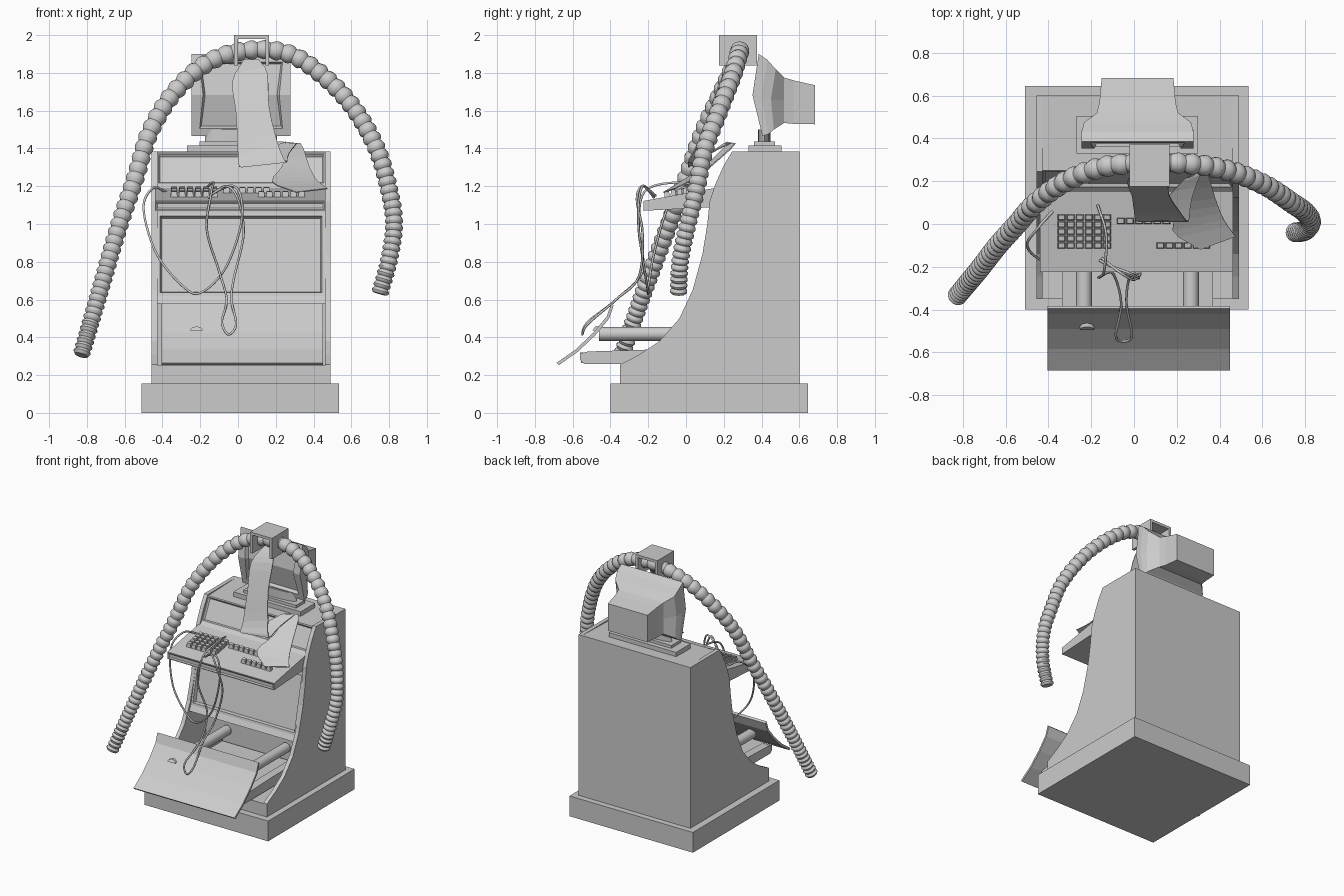
import bpy, bmesh, math
from mathutils import Vector

if "Cube" in bpy.data.objects:
    bpy.data.objects.remove(bpy.data.objects["Cube"])

CX = 0.0165  # cabinet centre line


def finish(name, bm, smooth=False):
    bmesh.ops.recalc_face_normals(bm, faces=bm.faces[:])
    me = bpy.data.meshes.new(name)
    bm.to_mesh(me)
    bm.free()
    ob = bpy.data.objects.new(name, me)
    bpy.context.collection.objects.link(ob)
    if smooth:
        bpy.context.view_layer.objects.active = ob
        ob.select_set(True)
        bpy.ops.object.shade_smooth_by_angle(angle=math.radians(40))
        ob.select_set(False)
    return ob


def extrude(name, profile, x0, x1, insets=()):
    """Side profile (y, z) extruded along x; insets = (edge index, width, depth)."""
    bm = bmesh.new()
    a = [bm.verts.new((x0, y, z)) for y, z in profile]
    b = [bm.verts.new((x1, y, z)) for y, z in profile]
    n = len(profile)
    sides = [bm.faces.new((a[i], a[(i + 1) % n], b[(i + 1) % n], b[i])) for i in range(n)]
    bm.faces.new(a)
    bm.faces.new(b[::-1])
    bmesh.ops.recalc_face_normals(bm, faces=bm.faces[:])
    for i, width, depth in insets:
        bmesh.ops.inset_individual(bm, faces=[sides[i]], thickness=width)
        bmesh.ops.inset_individual(bm, faces=[sides[i]], thickness=0.012, depth=depth)
    return finish(name, bm)


def box(name, x0, x1, y0, y1, z0, z1):
    return extrude(name, [(y0, z0), (y1, z0), (y1, z1), (y0, z1)], x0, x1)


def spline(pts, steps):
    """Catmull-Rom samples through the points."""
    p = [Vector(q) for q in pts]
    p = [2 * p[0] - p[1]] + p + [2 * p[-1] - p[-2]]
    out = []
    for i in range(1, len(p) - 2):
        for s in range(steps):
            t = s / steps
            out.append(0.5 * (2 * p[i] + (p[i + 1] - p[i - 1]) * t
                       + (2 * p[i - 1] - 5 * p[i] + 4 * p[i + 1] - p[i + 2]) * t * t
                       + (3 * p[i] - p[i - 1] - 3 * p[i + 1] + p[i + 2]) * t ** 3))
    return out + [p[-2]]


def loft(bm, rings, cap=True):
    vs = [[bm.verts.new(c) for c in r] for r in rings]
    n = len(vs[0])
    for r, s in zip(vs, vs[1:]):
        for i in range(n):
            bm.faces.new((r[i], r[(i + 1) % n], s[(i + 1) % n], s[i]))
    if cap:
        return bm.faces.new(vs[0]), bm.faces.new(vs[-1])


# Plinth and cabinet: two swept side panels around a recessed core
box("plinth", -0.51, 0.535, -0.40, 0.645, 0, 0.155)
swoop = [(-0.35, 0.155), (-0.35, 0.255), (-0.245, 0.31), (-0.14, 0.38), (-0.035, 0.50),
         (0.035, 0.65), (0.087, 0.84), (0.113, 1.0), (0.125, 1.12), (0.155, 1.21),
         (0.20, 1.31), (0.245, 1.385), (0.60, 1.385), (0.60, 0.155)]
for label, x0 in (("left", -0.457), ("right", 0.46)):
    extrude(f"{label}_side_panel", swoop, x0, x0 + 0.03)
core = [(-0.35, 0.155), (-0.35, 0.25), (0.22, 0.25), (0.22, 0.58), (0.02, 0.58), (0.04, 0.62),
        (0.135, 1.06), (0.14, 1.18), (0.17, 1.21), (0.25, 1.375), (0.60, 1.385), (0.60, 0.155)]
extrude("cabinet_core", core, -0.43, 0.463, [(5, 0.025, -0.025), (8, 0.012, -0.012)])

# Keyboard shelf with blocks of keys
shelf = [(-0.225, 1.07), (-0.225, 1.122), (0.15, 1.19), (0.15, 1.09)]
extrude("keyboard_shelf", shelf, -0.44, 0.463, [(0, 0.008, -0.006)])
bm = bmesh.new()
for x0, y0, cols, rows in ((-0.357, -0.115, 6, 5), (-0.08, 0.0, 6, 1), (0.105, -0.115, 6, 1)):
    for c in range(cols):
        for r in range(rows):
            x, y = x0 + c * 0.0425, y0 + r * 0.033
            z = 1.122 + (y + 0.225) * 0.181
            lower = [(x, y, z), (x + .037, y, z), (x + .037, y + .028, z + .005), (x, y + .028, z + .005)]
            upper = [(x + .004, y + .003, z + .03), (x + .033, y + .003, z + .03),
                     (x + .033, y + .025, z + .034), (x + .004, y + .025, z + .034)]
            loft(bm, [lower, upper])
finish("keys", bm)

# Lower compartment: drawer, rails, rollers and dropped front flap
extrude("drawer", [(-0.555, 0.265), (-0.56, 0.32), (0.2, 0.325), (0.2, 0.265)], CX - 0.29, CX + 0.29)
for side, label in ((-1, "left"), (1, "right")):
    x = CX + side * 0.32
    extrude(f"{label}_drawer_rail", [(-0.54, 0.26), (-0.56, 0.28), (-0.56, 0.315), (-0.52, 0.325),
            (-0.1, 0.338), (0.2, 0.338), (0.2, 0.26)], x - 0.032, x + 0.032)
    bm = bmesh.new()
    rx = CX + side * 0.25
    loft(bm, [[(rx + 0.037 * math.cos(a * math.tau / 20), y, 0.418 + 0.037 * math.sin(a * math.tau / 20))
               for a in range(20)] for y in (-0.46, 0.2)])
    finish(f"{label}_roller", bm, True)
front = [(-0.685, 0.265), (-0.585, 0.335), (-0.49, 0.425), (-0.42, 0.51), (-0.395, 0.58)]
back = [(y + 0.012, z - 0.012) for y, z in front[::-1]]
extrude("drop_flap", front + back, -0.405, 0.45)
bm = bmesh.new()
arc = [(0.033 * math.cos(a * math.pi / 8), 0.02 * math.sin(a * math.pi / 8)) for a in range(9)]
loft(bm, [[(-0.22 + u, y - 0.0 + v * 0.7, 0.437 + v) for u, v in arc] for y in (-0.495, -0.465)])
finish("flap_catch", bm)

# Monitor: lofted tube housing with an inset screen
bm = bmesh.new()
rings = []
for hw, yt, ym, yb, zt, zb in ((0.262, 0.385, 0.352, 0.405, 1.90, 1.465),
                               (0.262, 0.43, 0.40, 0.435, 1.87, 1.475),
                               (0.25, 0.475, 0.45, 0.465, 1.82, 1.50),
                               (0.19, 0.52, 0.52, 0.52, 1.775, 1.535),
                               (0.178, 0.57, 0.57, 0.57, 1.76, 1.53),
                               (0.168, 0.682, 0.682, 0.682, 1.735, 1.528)):
    zm = (zt + zb) / 2
    rings.append([(CX + s * hw, y, z) for s, y, z in ((-1, yb, zb), (1, yb, zb), (1, ym, zm),
                                                      (1, yt, zt), (-1, yt, zt), (-1, ym, zm))])
face, _ = loft(bm, rings)
v = face.verts[:]
halves = bmesh.utils.face_split(face, v[2], v[5])
screen = [face, halves[0]]
bmesh.ops.recalc_face_normals(bm, faces=bm.faces[:])
bmesh.ops.inset_region(bm, faces=screen, thickness=0.06, depth=0)
bmesh.ops.inset_region(bm, faces=screen, thickness=0.012, depth=-0.025)
finish("monitor", bm)
box("stand_plate", -0.27, 0.30, 0.33, 0.505, 1.38, 1.415)
box("stand_step", -0.205, 0.24, 0.36, 0.47, 1.415, 1.437)
bm = bmesh.new()
loft(bm, [[(CX + 0.19 * math.cos(a * math.tau / 16), 0.415 + 0.033 * math.sin(a * math.tau / 16), z)
           for a in range(16)] for z in (1.435, 1.50)])
finish("stand_neck", bm, True)

# Hose bracket: open-ended box on top
box("bracket_top", -0.02, 0.165, 0.175, 0.375, 1.98, 2.0)
for label, x0 in (("left", -0.02), ("right", 0.145)):
    box(f"bracket_{label}", x0, x0 + 0.02, 0.175, 0.375, 1.84, 1.98)

# Ribbed hose arching over the machine
path = spline([(-.83, -.34, .305), (-.73, -.22, .65), (-.636, -.10, .97), (-.546, 0, 1.236),
               (-.467, .09, 1.485), (-.335, .19, 1.70), (-.15, .265, 1.86), (.06, .285, 1.92),
               (.27, .28, 1.90), (.456, .245, 1.78), (.615, .18, 1.61), (.736, .10, 1.395),
               (.80, .055, 1.18), (.826, .01, 1.0), (.80, -.03, .81), (.75, -.04, .63)], 24)
dist = [0.0]
for p, q in zip(path, path[1:]):
    dist.append(dist[-1] + (q - p).length)


def along(t):
    d = min(max(t, 0), 1) * dist[-1]
    i = next((k for k in range(len(dist) - 1) if dist[k + 1] >= d), len(dist) - 2)
    return path[i].lerp(path[i + 1], (d - dist[i]) / (dist[i + 1] - dist[i]))


RIBS, radii = 76, (0.039, 0.046, 0.051, 0.049)
bm = bmesh.new()
rings = []
for k in range(RIBS * 4 + 1):
    u = k / (RIBS * 4)
    t = u - 0.35 * math.sin(math.tau * u) / math.tau
    c = along(t)
    d = (along(t + 0.01) - along(t - 0.01)).normalized()
    side = d.cross(Vector((0, 1, 0))).normalized()
    up = side.cross(d)
    r = radii[k % 4] * (0.92 + 0.08 * math.sin(math.pi * u))
    rings.append([c + r * (math.cos(a * math.tau / 14) * side + math.sin(a * math.tau / 14) * up)
                  for a in range(14)])
loft(bm, rings)
finish("ribbed_hose", bm, True)

# Folded paper strip hanging from the bracket
left = spline([(.03, .28, 1.87), (-.03, .20, 1.755), (-.01, .13, 1.58), (0, .06, 1.36), (.02, .01, 1.30),
               (.14, .11, 1.36), (.25, .22, 1.43), (.235, .10, 1.31), (.18, -.03, 1.225), (.31, -.12, 1.17)], 3)
right = spline([(.11, .28, 1.87), (.155, .20, 1.80), (.165, .13, 1.62), (.21, .06, 1.43), (.255, .01, 1.325),
                (.27, .12, 1.37), (.33, .26, 1.43), (.38, .12, 1.30), (.42, .02, 1.23), (.475, -.06, 1.19)], 3)
bm = bmesh.new()
rows = [(bm.verts.new(a), bm.verts.new(b)) for a, b in zip(left, right)]
for r, s in zip(rows, rows[1:]):
    bm.faces.new((r[0], r[1], s[1], s[0]))
finish("paper_strip", bm).modifiers.new("thickness", "SOLIDIFY").thickness = 0.006


# Loose cables draped off the keyboard
def cable(name, pts):
    cu = bpy.data.curves.new(name, "CURVE")
    cu.dimensions = "3D"
    cu.bevel_depth, cu.bevel_resolution = 0.0065, 1
    sp = cu.splines.new("POLY")
    samples = spline(pts, 8)
    sp.points.add(len(samples) - 1)
    for p, c in zip(sp.points, samples):
        p.co = (*c, 1)
    bpy.context.collection.objects.link(bpy.data.objects.new(name, cu))


cable("side_cable", [(-.38, .06, 1.17), (-.45, -.02, 1.19), (-.5, -.10, 1.08), (-.43, -.17, .84),
                     (-.28, -.2, .66), (-.19, -.2, .64), (-.07, -.22, .76), (.01, -.25, .97),
                     (.02, -.25, 1.12), (-.02, -.23, 1.20), (-.10, -.20, 1.18), (-.16, -.17, 1.14)])
cable("front_cable", [(-.17, .09, 1.19), (-.13, -.05, 1.22), (-.14, -.22, 1.17), (-.165, -.25, .97),
                      (-.10, -.23, .75), (-.06, -.37, .60), (-.085, -.52, .48), (-.05, -.548, .415),
                      (-.01, -.52, .47), (-.035, -.37, .60), (-.02, -.25, .72), (.03, -.23, .95),
                      (.0, -.26, 1.13), (-.06, -.23, 1.20), (-.15, -.16, 1.15)])
